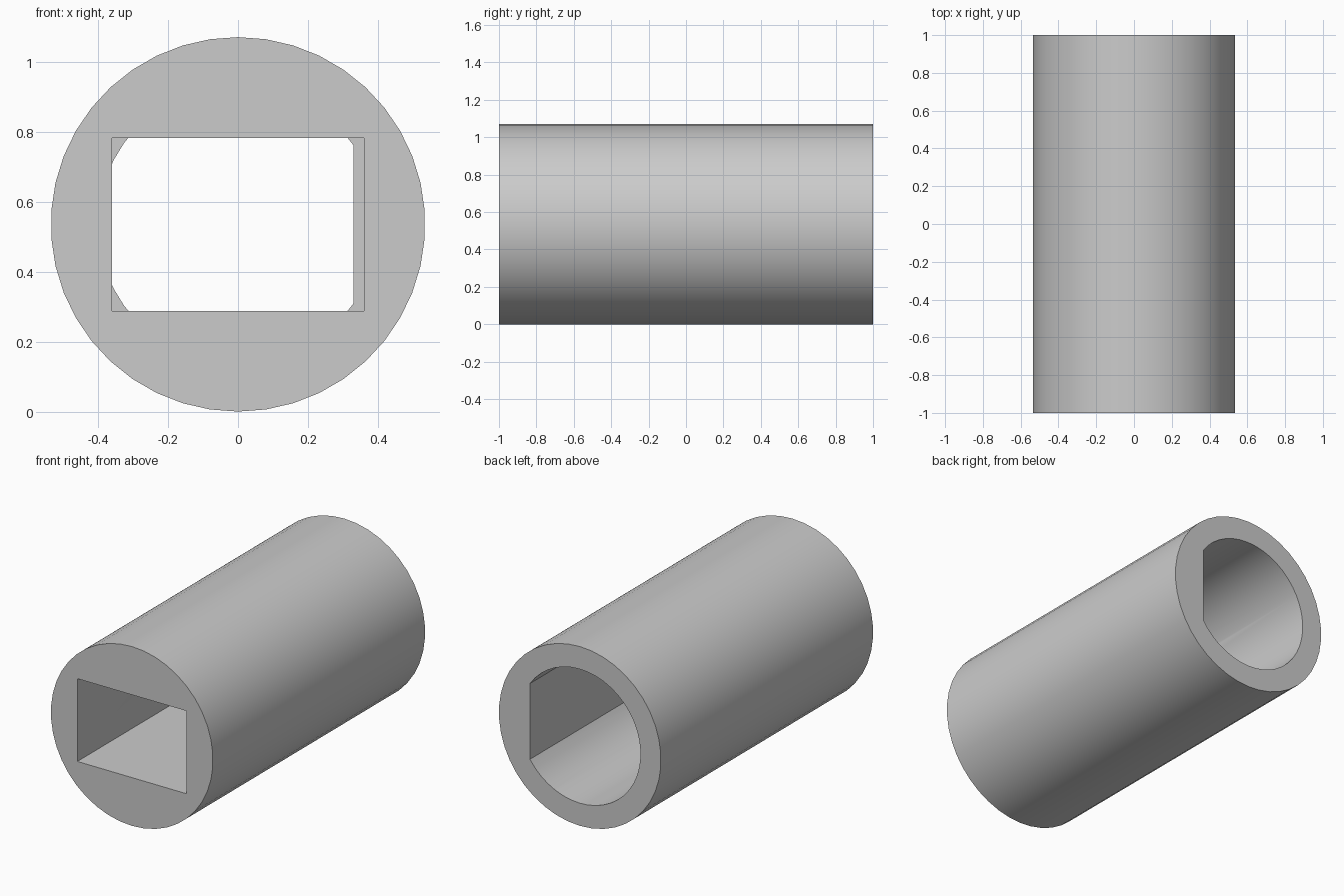
import bpy, math
from mathutils import Matrix

if "Cube" in bpy.data.objects:
    bpy.data.objects.remove(bpy.data.objects["Cube"], do_unlink=True)

SIDES = 42
RADIUS, BORE, FLAT = 0.535, 0.40, 0.33
SLOT_X, SLOT_Z = 0.36, 0.247
OVERLAP = 0.001   # the two openings meet at mid-length

grey = bpy.data.materials.new("plain grey")
grey.use_nodes = True
colour = (0.6, 0.6, 0.6, 1)
grey.diffuse_color = colour
grey.node_tree.nodes["Principled BSDF"].inputs["Base Color"].default_value = colour


def circle(radius):
    """Points of a polygon in the xz plane with a vertex at the top."""
    steps = [2 * math.pi * i / SIDES for i in range(SIDES)]
    return [(radius * math.sin(a), radius * math.cos(a)) for a in steps]


def d_profile(radius, flat):
    """Circle with a flat cut on the +x side."""
    start = math.acos(flat / radius)
    sweep = 2 * math.pi - 2 * start
    count = SIDES - 5
    angles = [start + sweep * i / count for i in range(count + 1)]
    return [(radius * math.cos(a), -radius * math.sin(a)) for a in angles]


def prism(name, profile, y0, y1):
    """Extrude a clockwise xz profile along y."""
    n = len(profile)
    verts = [(x, y, z + RADIUS) for y in (y0, y1) for x, z in profile]
    faces = [tuple(range(n))[::-1], tuple(range(n, 2 * n))]
    faces += [(i, (i + 1) % n, (i + 1) % n + n, i + n) for i in range(n)]
    mesh = bpy.data.meshes.new(name)
    mesh.from_pydata(verts, [], faces)
    obj = bpy.data.objects.new(name, mesh)
    bpy.context.collection.objects.link(obj)
    bpy.context.view_layer.objects.active = obj
    bpy.ops.object.select_all(action='DESELECT')
    obj.select_set(True)
    bpy.ops.object.mode_set(mode='EDIT')
    bpy.ops.mesh.select_all(action='SELECT')
    bpy.ops.mesh.normals_make_consistent(inside=False)
    bpy.ops.object.mode_set(mode='OBJECT')
    mesh.materials.append(grey)
    return obj


# Openings: rectangular socket at the front, D-shaped bore at the back
slot = [(-SLOT_X, SLOT_Z), (SLOT_X, SLOT_Z), (SLOT_X, -SLOT_Z), (-SLOT_X, -SLOT_Z)]
cutters = [prism("socket_cutter", slot, -1.1, OVERLAP),
           prism("bore_cutter", d_profile(BORE, FLAT), 0, 1.1)]

# Outer sleeve
sleeve = prism("coupling_sleeve", circle(RADIUS), -1, 1)
for cutter in cutters:
    cutter.hide_render = True
    cut = sleeve.modifiers.new("cut", 'BOOLEAN')
    cut.operation = 'DIFFERENCE'
    cut.solver = 'EXACT'
    cut.object = cutter
    bpy.ops.object.modifier_apply(modifier=cut.name)
for cutter in cutters:
    bpy.data.objects.remove(cutter, do_unlink=True)

bpy.ops.object.shade_smooth_by_angle(angle=math.radians(25))
